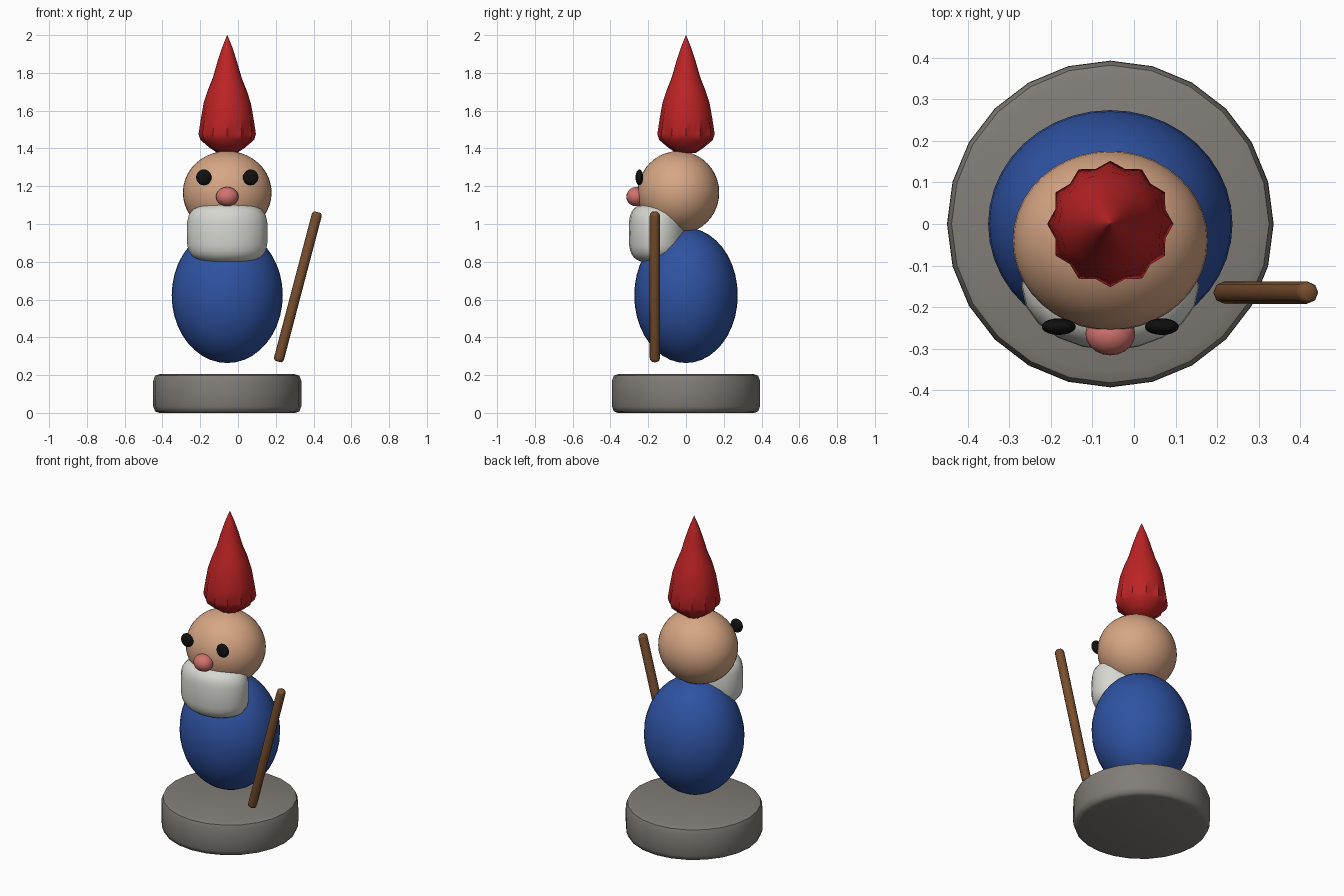
import bpy, bmesh, math
from mathutils import Vector

if "Cube" in bpy.data.objects:
    bpy.data.objects.remove(bpy.data.objects["Cube"])

CX = -0.057  # figure axis


def mat(name, rgb):
    m = bpy.data.materials.new(name)
    m.diffuse_color = (*rgb, 1)
    m.use_nodes = True
    m.node_tree.nodes["Principled BSDF"].inputs["Base Color"].default_value = m.diffuse_color
    return m


RED = mat("hat red", (0.51, 0.017, 0.019))
BLUE = mat("coat blue", (0.028, 0.085, 0.36))
SKIN = mat("skin", (0.68, 0.38, 0.23))
WHITE = mat("beard white", (0.68, 0.68, 0.64))
STONE = mat("stone grey", (0.22, 0.205, 0.185))
WOOD = mat("wood brown", (0.19, 0.078, 0.027))
PINK = mat("nose pink", (0.65, 0.17, 0.155))
BLACK = mat("eye black", (0.005, 0.005, 0.005))


def finish(bm, name, material, angle):
    bmesh.ops.recalc_face_normals(bm, faces=bm.faces)
    me = bpy.data.meshes.new(name)
    bm.to_mesh(me)
    bm.free()
    ob = bpy.data.objects.new(name, me)
    bpy.context.collection.objects.link(ob)
    me.materials.append(material)
    bpy.ops.object.select_all(action='DESELECT')
    ob.select_set(True)
    bpy.context.view_layer.objects.active = ob
    bpy.ops.object.shade_smooth_by_angle(angle=math.radians(angle))
    return ob


def ball(name, material, loc, radii, segs=32):
    bm = bmesh.new()
    bmesh.ops.create_uvsphere(bm, u_segments=segs, v_segments=segs // 2, radius=1)
    for v in bm.verts:
        v.co = Vector(a * r for a, r in zip(v.co, radii)) + Vector(loc)
    return finish(bm, name, material, 60)


def lathe(name, material, profile, segs, loc=(0, 0, 0), scale=(1, 1, 1), angle=50):
    """Revolve (radius, z, flute depth) rings and cap both ends."""
    bm = bmesh.new()
    rings = []
    for r, z, flute in profile:
        ring = []
        for i in range(segs):
            a = 2 * math.pi * i / segs
            q = r - flute * (i % 2)
            ring.append(bm.verts.new((loc[0] + q * math.cos(a) * scale[0],
                                      loc[1] + q * math.sin(a) * scale[1],
                                      loc[2] + z * scale[2])))
        rings.append(ring)
    for lo, hi in zip(rings, rings[1:]):
        for i in range(segs):
            j = (i + 1) % segs
            bm.faces.new((lo[i], lo[j], hi[j], hi[i]))
    bm.faces.new(rings[0])
    bm.faces.new(rings[-1])
    return finish(bm, name, material, angle)


# Stone base with rounded rims
lathe("base", STONE, [(0.36, 0.0, 0), (0.382, 0.008, 0), (0.392, 0.035, 0), (0.393, 0.1, 0),
                      (0.392, 0.17, 0), (0.382, 0.197, 0), (0.355, 0.206, 0)], 24, (CX, 0, 0))

# Body and head
ball("body", BLUE, (CX, 0, 0.622), (0.294, 0.274, 0.358), 40)
ball("head", SKIN, (CX, -0.04, 1.166), (0.235, 0.216, 0.22), 40)

# Pointed hat with flutes fading upward
lathe("hat", RED, [(0.05, 1.375, 0.005), (0.095, 1.405, 0.012), (0.142, 1.445, 0.018),
                   (0.152, 1.476, 0.015), (0.139, 1.56, 0.009), (0.125, 1.64, 0.003),
                   (0.102, 1.71, 0), (0.076, 1.775, 0), (0.05, 1.865, 0), (0.027, 1.935, 0),
                   (0.001, 2.0, 0)], 24, (CX, 0, 0))

# Beard: squarish rounded cushion
N = 3.5
beard = []
for k in range(17):
    t = -math.pi / 2 + math.pi * k / 16
    c, s = max(math.cos(t), 1e-4), math.sin(t)
    beard.append((c ** (2 / N), math.copysign(abs(s) ** (2 / N), s), 0))
lathe("beard", WHITE, beard, 20, (CX, -0.15, 0.952), (0.214, 0.153, 0.158), 60)

# Nose and eyes
ball("nose", PINK, (CX, -0.264, 1.145), (0.06, 0.052, 0.051), 20)
for side, label in ((-1, "left"), (1, "right")):
    ball(label + "_eye", BLACK, (CX + side * 0.124, -0.247, 1.247), (0.041, 0.02, 0.042), 20)

# Leaning walking stick
low, high = Vector((0.213, -0.165, 0.272)), Vector((0.421, -0.165, 1.063))
length = (high - low).length
stick = lathe("walking_stick", WOOD, [(0.017, 0, 0), (0.025, 0.008, 0), (0.027, 0.02, 0),
                                      (0.027, length - 0.02, 0), (0.025, length - 0.008, 0),
                                      (0.017, length, 0)], 8)
stick.location = low
stick.rotation_euler = (high - low).to_track_quat('Z', 'Y').to_euler()
